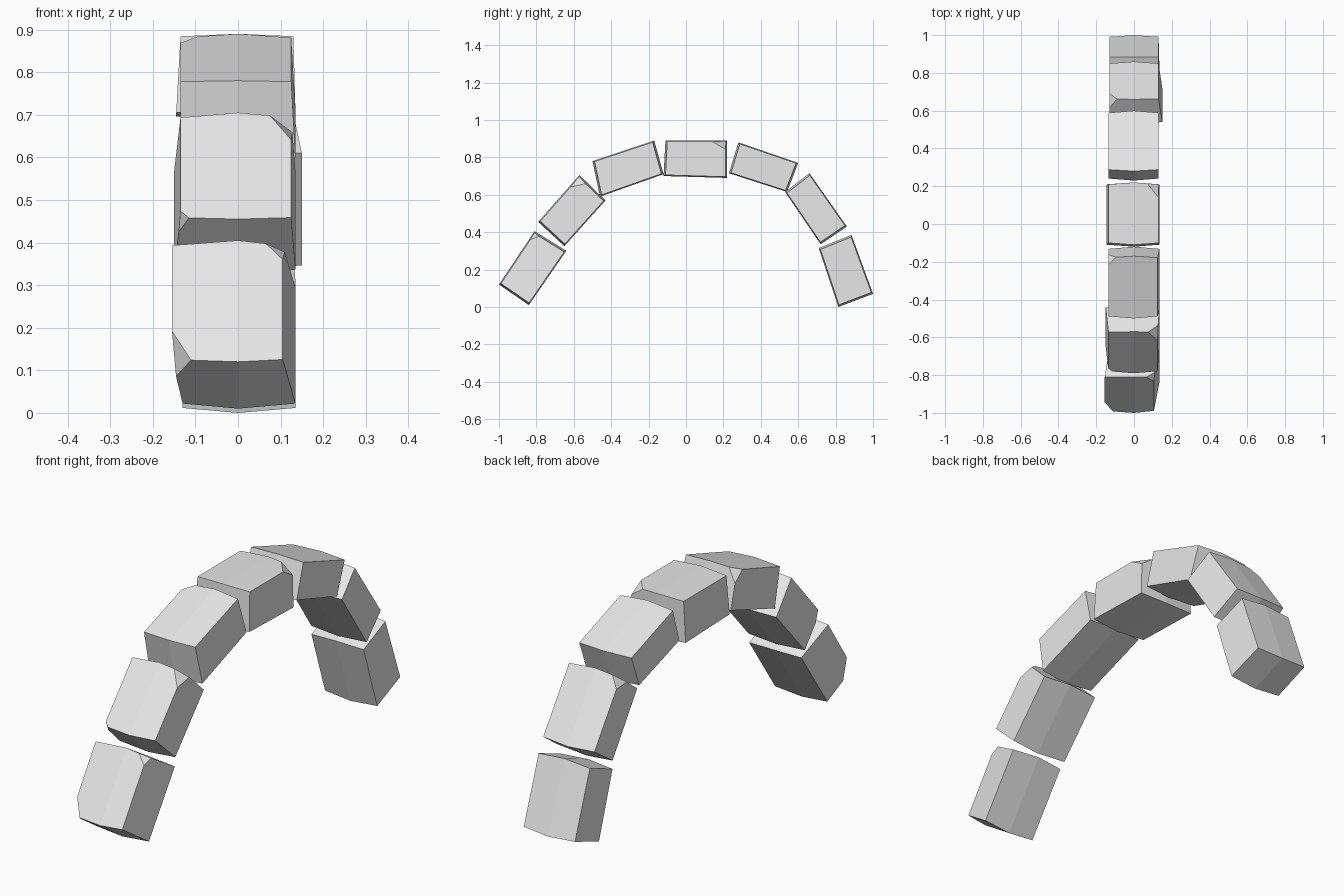
import bpy
import bmesh
from mathutils import Vector

cube = bpy.data.objects.get("Cube")
if cube:
    bpy.data.objects.remove(cube, do_unlink=True)

stone = bpy.data.materials.new("grey_stone")
stone.use_nodes = True
GREY = (0.8, 0.8, 0.8, 1)
stone.diffuse_color = GREY
stone.node_tree.nodes["Principled BSDF"].inputs["Base Color"].default_value = GREY

LEFT, RIGHT = 1, -1  # the model's own sides, +x and -x


def chip_corner(bm, rows, side, corner, along, deep, across):
    """Knock one corner off a block with a flat cut."""
    ring = rows[side]
    tip = ring[corner]
    mate = corner ^ 1            # other end of the same long edge
    opposite = 3 - corner        # other edge of the same end face
    a = tip + (ring[mate] - tip).normalized() * along
    b = tip + (ring[opposite] - tip).normalized() * deep
    c = tip + (rows[0][corner] - tip).normalized() * across
    normal = (b - a).cross(c - a).normalized()
    if normal.dot(tip - a) < 0:
        normal.negate()
    bmesh.ops.bisect_plane(bm, geom=bm.verts[:] + bm.edges[:] + bm.faces[:],
                           plane_co=a, plane_no=normal, clear_outer=True)
    bmesh.ops.holes_fill(bm, edges=[e for e in bm.edges if e.is_boundary], sides=0)


def arch_block(name, profile, right_x, left_x, chips=()):
    """Profile corners: start outer, end outer, end inner, start inner.
    The middle section bulges a little past both sides."""
    middle = [Vector((0, y, z)) for y, z in profile]
    centre = sum(middle, Vector()) / len(middle)
    rows = {0: middle}
    for side, (outer, inner) in ((RIGHT, right_x), (LEFT, left_x)):
        rows[side] = []
        for i, point in enumerate(middle):
            p = centre.lerp(point, 0.94)
            p.x = side * (outer if i < 2 else inner)
            rows[side].append(p)

    bm = bmesh.new()
    for ring in rows.values():
        for p in ring:
            bm.verts.new(p)
    bmesh.ops.convex_hull(bm, input=bm.verts[:])
    bmesh.ops.dissolve_limit(bm, angle_limit=0.03, verts=bm.verts[:], edges=bm.edges[:])
    for chip in chips:
        chip_corner(bm, rows, *chip)
    bmesh.ops.recalc_face_normals(bm, faces=bm.faces[:])

    mesh = bpy.data.meshes.new(name)
    bm.to_mesh(mesh)
    bm.free()
    mesh.materials.append(stone)
    bpy.context.collection.objects.link(bpy.data.objects.new(name, mesh))


# Front leg of the arch
arch_block("front_base_stone",
           [(-1, .12), (-.81, .405), (-.64, .30), (-.84, .01)],
           (.155, .13), (.105, .135),
           [(RIGHT, 0, .08, .07, .045), (LEFT, 1, .04, .03, .04)])
arch_block("front_middle_stone",
           [(-.79, .455), (-.57, .705), (-.43, .57), (-.65, .325)],
           (.135, .15), (.125, .135),
           [(LEFT, 1, .07, .05, .05), (RIGHT, 0, .02, .05, .02)])
arch_block("front_shoulder_stone",
           [(-.50, .78), (-.17, .89), (-.12, .71), (-.46, .59)],
           (.135, .135), (.125, .135),
           [(RIGHT, 1, .04, .06, .04)])

# Crown
arch_block("keystone",
           [(-.11, .89), (.22, .89), (.22, .69), (-.12, .70)],
           (.135, .145), (.13, .135),
           [(LEFT, 1, .07, .04, .06)])

# Back leg of the arch
arch_block("back_shoulder_stone",
           [(.28, .88), (.60, .77), (.54, .615), (.23, .715)],
           (.135, .135), (.13, .13))
arch_block("back_middle_stone",
           [(.66, .715), (.86, .43), (.72, .335), (.53, .615)],
           (.13, .13), (.13, .15),
           [(RIGHT, 0, .05, .06, .04)])
arch_block("back_base_stone",
           [(.885, .385), (1, .07), (.815, 0), (.71, .315)],
           (.13, .13), (.13, .135))
